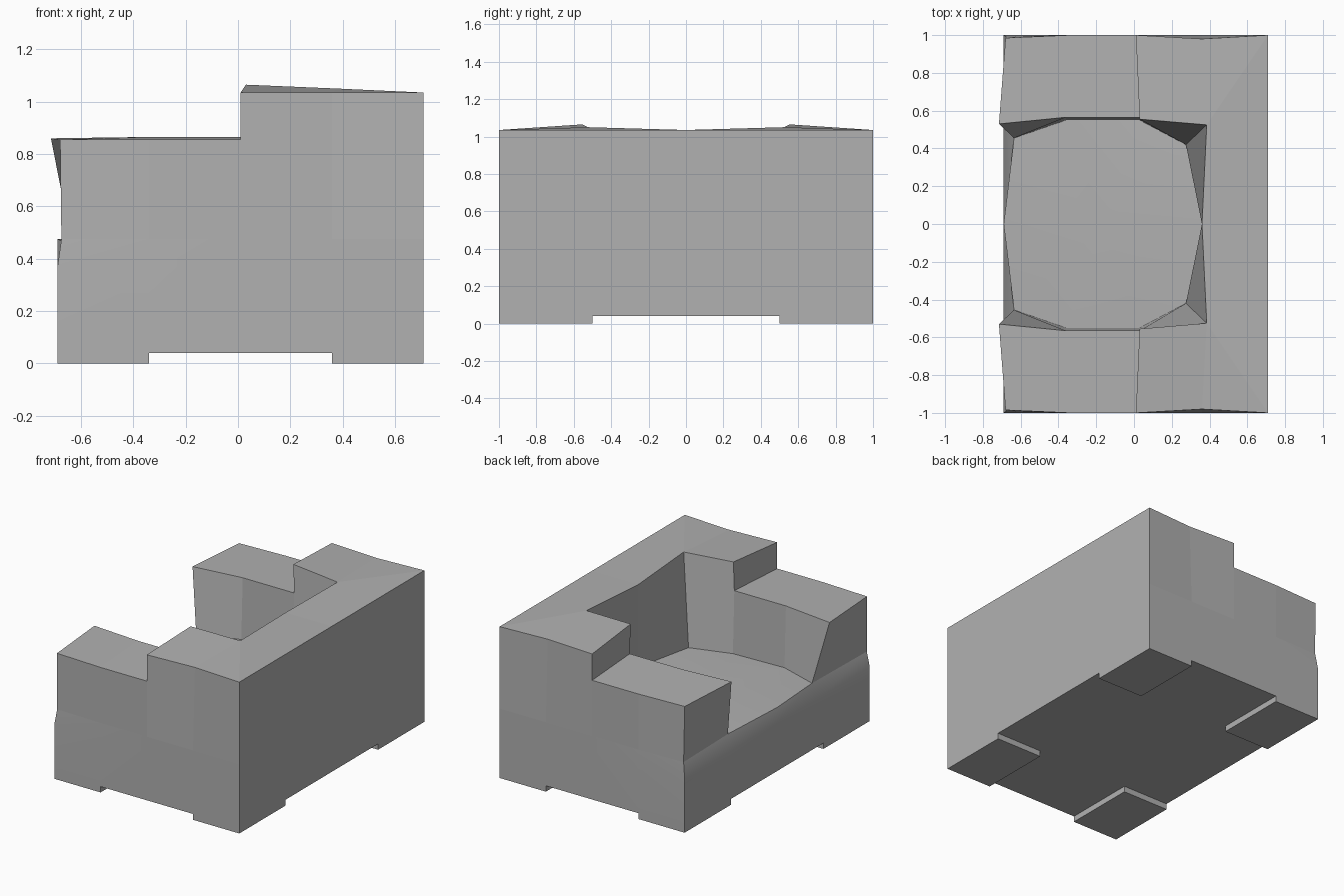
import bpy
import bmesh
import math

if "Cube" in bpy.data.objects:
    bpy.data.objects.remove(bpy.data.objects["Cube"])

X0, X1, X2, X3, X4 = -0.69, -0.34, 0.01, 0.36, 0.71   # even column spacing
SIDE_X = (X0, X1, X2, X3, X4)

fabric = bpy.data.materials.new("dark_grey")
fabric.diffuse_color = (0.44, 0.44, 0.44, 1)
fabric.use_nodes = True
fabric.node_tree.nodes["Principled BSDF"].inputs["Base Color"].default_value = fabric.diffuse_color


def add_mirror(obj):
    mod = obj.modifiers.new("mirror", 'MIRROR')
    mod.use_axis = (False, True, False)
    mod.use_clip = True
    mod.merge_threshold = 0.001


def finish(bm, name):
    bmesh.ops.recalc_face_normals(bm, faces=bm.faces)
    mesh = bpy.data.meshes.new(name)
    bm.to_mesh(mesh)
    bm.free()
    mesh.materials.append(fabric)
    obj = bpy.data.objects.new(name, mesh)
    bpy.context.collection.objects.link(obj)
    return obj


def verts(bm, points):
    return [bm.verts.new(p) for p in points]


def bridge(bm, a, b):
    for i in range(len(a) - 1):
        bm.faces.new((a[i], a[i + 1], b[i + 1], b[i]))


bm = bmesh.new()

# Base walls: half outline from front centre, round the side, to back centre
outline = [(X0, 0), (X0, 0.5)] + [(x, 1) for x in SIDE_X] + [(X4, 0)]
bottom = verts(bm, [(x, y, 0.04) for x, y in outline])
middle = verts(bm, [(x, y, 0.37) for x, y in outline])
belt = verts(bm, [(X0, 0, 0.475), (-0.635, 0.455, 0.452), (-0.675, 0.99, 0.475)]
             + [(x, 1, 0.475) for x in SIDE_X[1:]] + [(X4, 0, 0.475)])
bridge(bm, bottom, middle)
bridge(bm, middle, belt)
bm.faces.new(bottom)

# Outer top edges of arm and back
arm_out = verts(bm, [(-0.68, 0.985, 0.855), (X1, 1, 0.855), (X2, 1, 0.855)])
back_out = verts(bm, [(X2, 1, 1.035), (X3, 0.98, 1.035), (X4, 1, 1.035), (X4, 0, 1.035)])
bridge(bm, belt[2:5], arm_out)
bm.faces.new((belt[4], belt[5], back_out[1], back_out[0], arm_out[2]))
bridge(bm, belt[5:], back_out[1:])

# Inner top edges of arm and back
arm_in = verts(bm, [(-0.715, 0.53, 0.86), (-0.36, 0.565, 0.865), (0.03, 0.565, 0.865)])
back_in = verts(bm, [(0.03, 0.555, 1.065), (0.385, 0.525, 1.05), (X3, 0, 1.035)])
bridge(bm, arm_out, arm_in)
bridge(bm, back_out[:2], back_in[:2])
bm.faces.new((back_out[1], back_out[2], back_in[1]))
bm.faces.new((back_out[2], back_out[3], back_in[2], back_in[1]))

# Step from arm to back, and front end of the arm
bm.faces.new((arm_out[2], back_out[0], back_in[0], arm_in[2]))
bm.faces.new((belt[1], belt[2], arm_out[0], arm_in[0]))

# Seat with its inner walls
seat = [belt[1]] + verts(bm, [(-0.36, 0.55, 0.448), (0.03, 0.55, 0.44),
                              (0.275, 0.42, 0.465), (X3, 0, 0.47)])
bridge(bm, seat[:3], arm_in)
bm.faces.new((seat[2], seat[3], back_in[1], back_in[0], arm_in[2]))
bridge(bm, seat[3:], back_in[1:])
centre = bm.verts.new((-0.16, 0, 0.46))
for a, b in zip([belt[0]] + seat, seat):
    bm.faces.new((a, b, centre))

# Smooth base and seat, flat faces on arms and back
armchair = finish(bm, "armchair_body")
add_mirror(armchair)
bpy.context.view_layer.objects.active = armchair
armchair.select_set(True)
bpy.ops.object.shade_smooth_by_angle(angle=math.radians(28))
for face in armchair.data.polygons:
    face.use_smooth = face.center.z < 0.5


# Low corner feet
def foot(name, x0, x1):
    bm = bmesh.new()
    bmesh.ops.create_cube(bm, size=1)
    for v in bm.verts:
        v.co = (x0 if v.co.x < 0 else x1, 0.5 if v.co.y < 0 else 1, 0 if v.co.z < 0 else 0.04)
    add_mirror(finish(bm, name))


foot("front_feet", X0, X1)
foot("back_feet", X3, X4)
